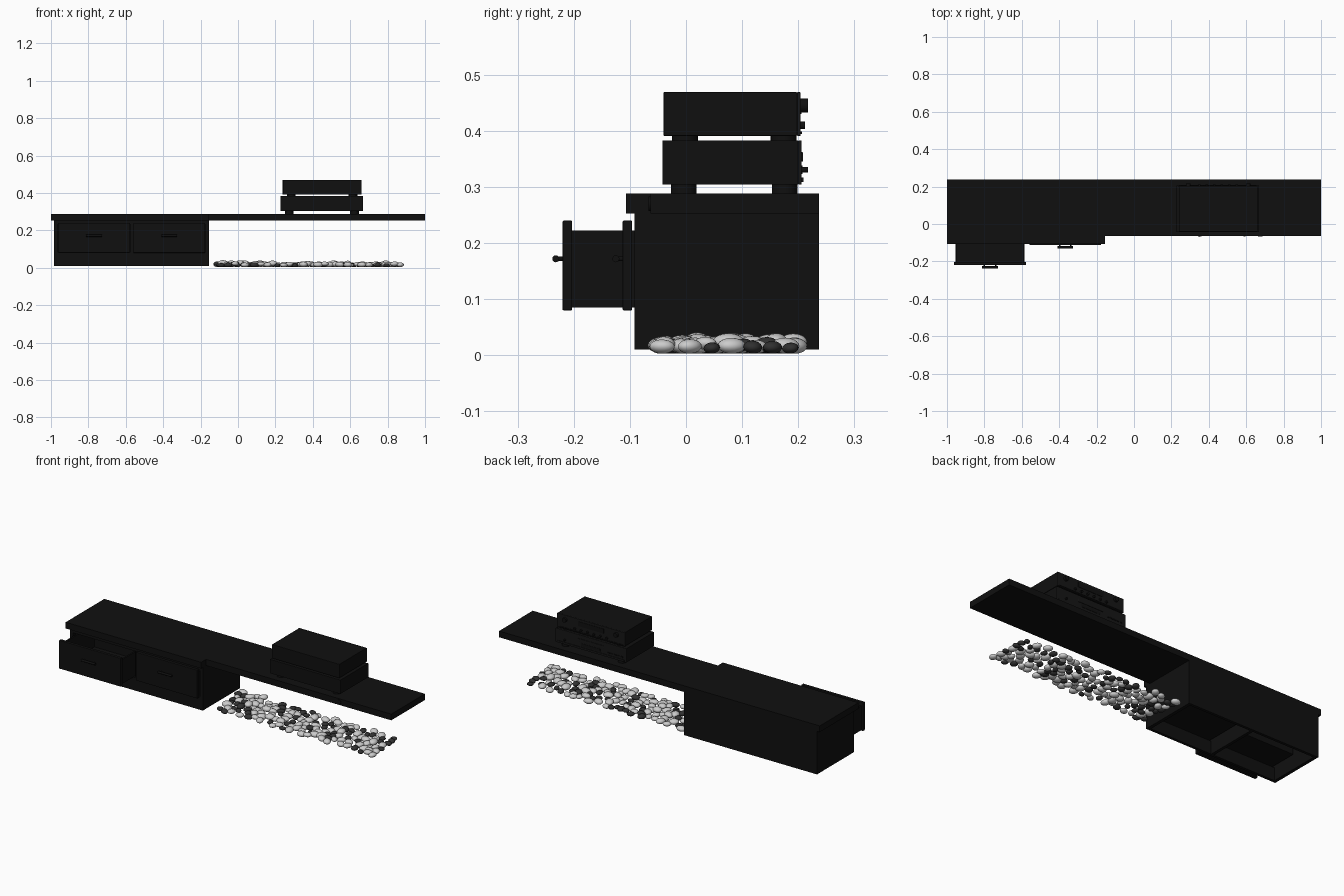
import bpy, bmesh, math, random
from mathutils import Matrix, Vector

if "Cube" in bpy.data.objects:
    bpy.data.objects.remove(bpy.data.objects["Cube"])

random.seed(4)


def material(name, c):
    m = bpy.data.materials.new(name)
    m.diffuse_color = (c, c, c, 1)
    m.use_nodes = True
    m.node_tree.nodes["Principled BSDF"].inputs["Base Color"].default_value = m.diffuse_color
    return m


BLACK = material("black_lacquer", 0.005)
PANEL = material("dark_panel", 0.008)
WHITE = material("white_stone", 0.75)
DARK = material("dark_stone", 0.03)


def finish(name, bm, mat, smooth=False):
    me = bpy.data.meshes.new(name)
    bmesh.ops.recalc_face_normals(bm, faces=bm.faces)
    if smooth:
        for f in bm.faces:
            f.smooth = True
    bm.to_mesh(me)
    bm.free()
    ob = bpy.data.objects.new(name, me)
    bpy.context.collection.objects.link(ob)
    me.materials.append(mat)
    return ob


def boxes(name, spans, mat=BLACK, bevel=0):
    """One object made of boxes, each (x0, x1, y0, y1, z0, z1)."""
    bm = bmesh.new()
    for x0, x1, y0, y1, z0, z1 in spans:
        mid = Vector((x0 + x1, y0 + y1, z0 + z1)) / 2
        size = (x1 - x0, y1 - y0, z1 - z0, 1)
        bmesh.ops.create_cube(bm, size=1, matrix=Matrix.Translation(mid) @ Matrix.Diagonal(size))
    ob = finish(name, bm, mat)
    if bevel:
        b = ob.modifiers.new("bevel", 'BEVEL')
        b.width, b.segments = bevel, 2
    return ob


def cylinder(name, loc, r, depth, axis='Y', mat=BLACK):
    rot = {'X': Matrix.Rotation(math.pi / 2, 4, 'Y'),
           'Y': Matrix.Rotation(math.pi / 2, 4, 'X'),
           'Z': Matrix.Identity(4)}[axis]
    bm = bmesh.new()
    bmesh.ops.create_cone(bm, cap_ends=True, segments=24, radius1=r, radius2=r,
                          depth=depth, matrix=Matrix.Translation(loc) @ rot)
    for f in bm.faces:
        f.smooth = len(f.verts) == 4
    return finish(name, bm, mat)


# Stepped table top: deeper over the cabinet, shallower on the right
bm = bmesh.new()
outline = [(-1, -.107), (-.155, -.107), (-.155, -.063), (1, -.063), (1, .237), (-1, .237)]
face = bm.faces.new([bm.verts.new((x, y, .253)) for x, y in outline])
ext = bmesh.ops.extrude_face_region(bm, geom=[face])
bmesh.ops.translate(bm, vec=(0, 0, .035),
                    verts=[v for v in ext["geom"] if isinstance(v, bmesh.types.BMVert)])
finish("table_top", bm, BLACK)
cylinder("sensor_disc", (.675, -.062, .27), .013, .01)

# Cabinet shell, open underneath, with a divider and a front frame
Y0, Y1, Z0, Z1 = -.092, .237, .01, .253
boxes("cabinet_shell", [
    (-.983, -.965, Y0, Y1, Z0, Z1),
    (-.173, -.155, Y0, Y1, Z0, Z1),
    (-.576, -.560, Y0, Y1, Z0, Z1),
    (-.965, -.173, Y1 - .015, Y1, Z0, Z1),
    (-.965, -.173, Y0, Y0 + .015, Z0, .083),
    (-.965, -.173, Y0, Y0 + .015, .232, Z1)])


# Drawers: front panel, open-topped box and bar handle
def drawer(side, cx, yf):
    w, t = .192, .008
    boxes(side + "_drawer_front", [(cx - w, cx + w, yf, yf + .017, .08, .24)], bevel=.002)
    a, b, ya, yb = cx - w + .008, cx + w - .008, yf + .017, yf + .30
    boxes(side + "_drawer_box", [
        (a, a + t, ya, yb, .085, .222),
        (b - t, b, ya, yb, .085, .222),
        (a + t, b - t, yb - t, yb, .085, .222),
        (a + t, b - t, ya, yb - t, .085, .095)])
    cylinder(side + "_drawer_handle", (cx, yf - .012, .172), .0062, .085, 'X')
    for i, s in enumerate((-1, 1)):
        cylinder(f"{side}_handle_post_{i}", (cx + s * .03, yf - .005, .172), .004, .014)


drawer("left", -.77, -.22)
drawer("right", -.3675, -.113)


# Audio units: casing, faceplate on the back side and four round feet
def unit(name, x0, x1, y0, y1, z0, z1, foot):
    boxes(name + "_casing", [(x0, x1, y0, y1 - .006, z0, z1)], bevel=.0015)
    boxes(name + "_faceplate", [(x0 - .001, x1 + .001, y1 - .006, y1, z0, z1)], PANEL, .001)
    for i, fx in enumerate((x0 + .045, x1 - .045)):
        for j, fy in enumerate((y0 + .038, y1 - .03)):
            cylinder(f"{name}_foot_{i}{j}", (fx, fy, z0 - foot / 2), .023, foot, 'Z')


unit("lower_unit", .228, .668, -.042, .206, .304, .383, .016)
unit("upper_unit", .24, .66, -.04, .204, .391, .469, .008)

# Controls of the lower unit: disc tray, display, buttons, small knob
boxes("lower_tray", [(.37, .53, .2, .2085, .345, .362)], PANEL, .001)
boxes("lower_trim", [(.24, .656, .2, .209, .309, .317)], PANEL)
boxes("lower_display", [(.39, .51, .2, .2075, .323, .338)])
boxes("lower_buttons", [(.25 + i * .02, .264 + i * .02, .2, .209, .326, .333) for i in range(5)])
cylinder("lower_knob", (.61, .21, .331), .005, .014)

# Controls of the upper unit: large volume knob, small knobs, display
cylinder("upper_volume_knob", (.29, .21, .445), .0125, .014)
cylinder("upper_source_knob", (.61, .21, .445), .0125, .014)
boxes("upper_display", [(.37, .53, .2, .206, .43, .456)])
for i in range(6):
    cylinder(f"upper_small_knob_{i}", (.35 + i * .04, .207, .41), .0065, .011)
boxes("upper_trim", [(.25, .65, .2, .2065, .394, .399)])

# Bed of flattened pebbles under the open side, mixed white and dark
beds = {"white_pebbles": (WHITE, bmesh.new()), "dark_pebbles": (DARK, bmesh.new())}
placed = []
tries = 0
while len(placed) < 150 and tries < 6000:
    tries += 1
    x, y = random.uniform(-.11, .87), random.uniform(-.045, .195)
    near = min(((x - p) ** 2 + (y - q) ** 2 for p, q in placed), default=1)
    if near < .031 ** 2:
        continue
    placed.append((x, y))
    white = random.random() < .6
    k = random.uniform(.85, 1.2) * (1.05 if white else .9)
    rx, ry, rz = .023 * k, .018 * k, .0125 * k
    z = rz + .003 + (random.uniform(.003, .008) if random.random() < .2 else 0)
    tf = (Matrix.Translation((x, y, z))
          @ Matrix.Rotation(random.uniform(0, math.pi), 4, 'Z')
          @ Matrix.Rotation(random.uniform(-.12, .12), 4, 'X')
          @ Matrix.Diagonal((rx, ry, rz, 1)))
    bmesh.ops.create_uvsphere(beds["white_pebbles" if white else "dark_pebbles"][1],
                              u_segments=16, v_segments=10, radius=1, matrix=tf)
for name, (mat, bm) in beds.items():
    finish(name, bm, mat, True)
